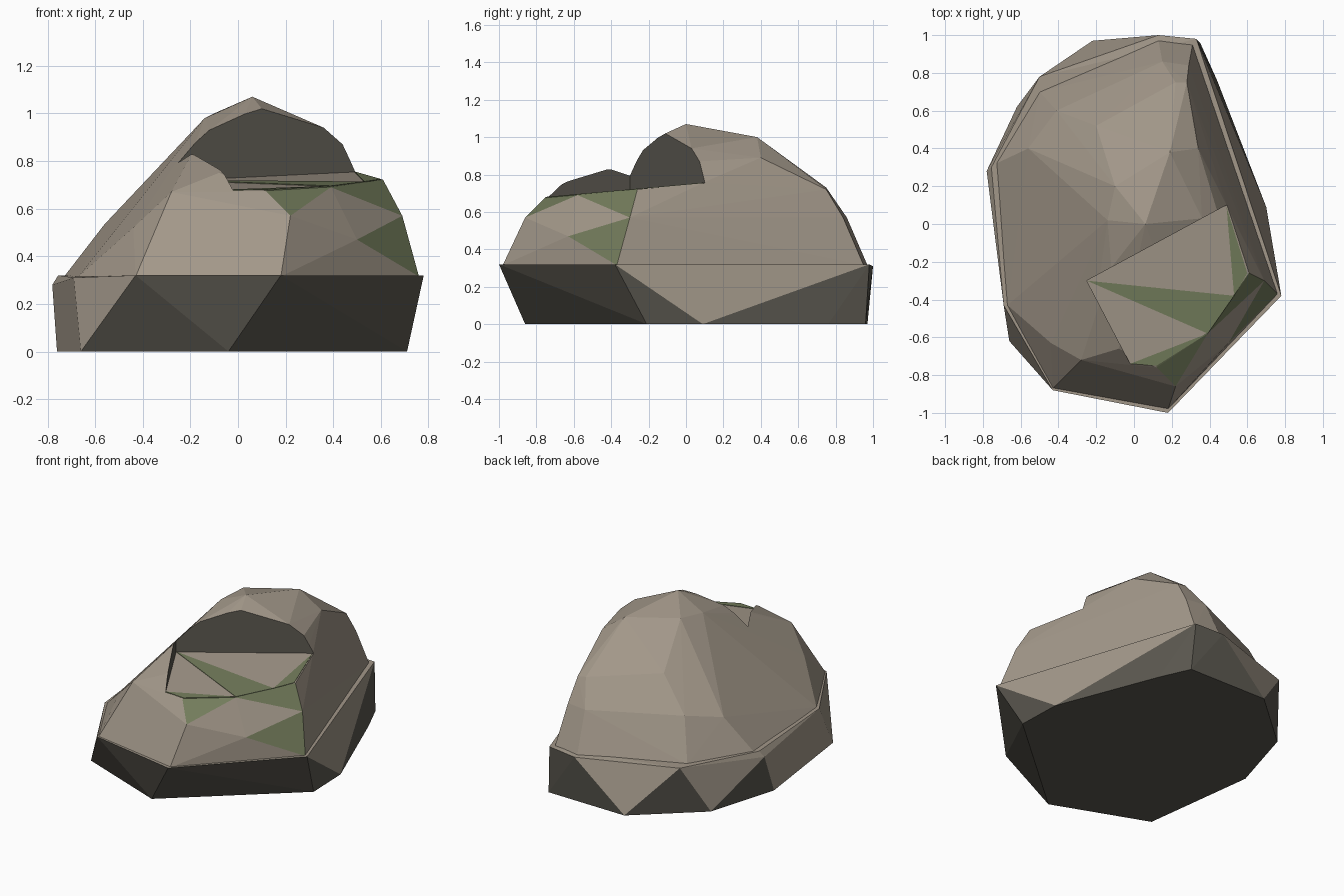
import bpy, bmesh
from mathutils import Vector

if "Cube" in bpy.data.objects:
    bpy.data.objects.remove(bpy.data.objects["Cube"])


def material(name, rgb):
    m = bpy.data.materials.new(name)
    m.diffuse_color = (*rgb, 1)
    m.use_nodes = True
    m.node_tree.nodes["Principled BSDF"].inputs["Base Color"].default_value = m.diffuse_color
    return m


STONE = material("warm_stone", (0.36, 0.31, 0.25))
DARK = material("dark_stone", (0.105, 0.098, 0.08))
MOSS = material("moss_green", (0.17, 0.20, 0.105))


def add_object(name, bm, mats=(STONE, DARK, MOSS)):
    bmesh.ops.recalc_face_normals(bm, faces=bm.faces)
    me = bpy.data.meshes.new(name)
    bm.to_mesh(me)
    bm.free()
    for m in mats:
        me.materials.append(m)
    ob = bpy.data.objects.new(name, me)
    bpy.context.collection.objects.link(ob)
    return ob


def hull(name, points):
    """Faceted boulder chunk around a few corner points."""
    bm = bmesh.new()
    for p in points:
        bm.verts.new(p)
    res = bmesh.ops.convex_hull(bm, input=bm.verts)
    loose = {v for v in res["geom_interior"] + res["geom_unused"]
             if isinstance(v, bmesh.types.BMVert)}
    bmesh.ops.delete(bm, geom=list(loose), context="VERTS")
    return add_object(name, bm)


def prism(name, bottom, top, mats):
    """Closed solid between two matching outlines."""
    bm = bmesh.new()
    a = [bm.verts.new(p) for p in bottom]
    b = [bm.verts.new(p) for p in top]
    n = len(a)
    bm.faces.new(a)
    bm.faces.new(b)
    for i in range(n):
        j = (i + 1) % n
        bm.faces.new((a[i], a[j], b[j], b[i]))
    return add_object(name, bm, mats)


def ledge_z(y):
    return 0.745 + 0.09 * y


# Dark undercut base
foot = [(-.04, -.86), (-.66, -.62), (-.76, .15), (-.62, .62), (-.22, .97),
        (.35, .96), (.44, .76), (.70, .09), (.71, -.21)]
rim = [(.18, -1, .32), (.78, -.38, .32), (.33, .98, .32), (.13, 1.0, .31),
       (-.50, .78, .32), (-.78, .28, .28), (-.755, .3, .32),
       (-.69, -.43, .31), (-.43, -.88, .32)]
base = hull("rock_base", [(x, y, 0) for x, y in foot] + rim)
for f in base.data.polygons:
    c, n = f.center, f.normal
    back_corner = c.x > 0 and c.y > 0.5 and c.z < 0.3
    f.material_index = 1 if n.z < -0.12 or back_corner else 0

# Upper boulder: skirt, shoulder, and crown corners
skirt = [(-.67, -.43), (-.73, .32), (-.50, .70), (.13, .97), (.31, .95),
         (.76, -.37), (.18, -.98), (-.43, -.87)]
shoulder = [(-.44, -.63, .52), (-.56, .40, .535), (-.41, .60, .58),
            (.15, .86, .57), (.29, .84, .57), (.69, -.30, .57),
            (.50, -.63, .47), (.22, -.86, .57), (-.28, -.72, .67),
            (.12, -.76, .67), (.39, -.58, .69), (.61, -.26, .72)]
crown = [(-.20, -.42, .82), (-.08, -.66, .75), (-.12, -.23, .93),
         (-.14, .02, .98), (-.10, .2, 1.0), (.10, -.11, 1.02),
         (.06, 0, 1.07), (.36, .03, .94), (.44, .07, .87), (.49, .10, .76),
         (.19, .38, 1.0), (.34, .40, .89), (.28, .75, .72),
         (.22, .75, .73), (-.20, .52, .78)]
dome = hull("upper_boulder",
            [(x, y, .315) for x, y in skirt] + shoulder + crown)

# Wedge shaped notch that leaves a ledge on the front right
plan = [(-.25, -.30), (1.23, .50), (1.5, -1.5), (.398, -1.54)]
cutter = prism("notch_cutter", [(x, y, ledge_z(y)) for x, y in plan],
               [(x, y, 1.4) for x, y in plan], (STONE, DARK, MOSS))
cutter.hide_render = True
mod = dome.modifiers.new("notch", "BOOLEAN")
mod.operation = "DIFFERENCE"
mod.solver = "EXACT"
mod.object = cutter
deps = bpy.context.evaluated_depsgraph_get()
cut_mesh = bpy.data.meshes.new_from_object(dome.evaluated_get(deps))
dome.modifiers.clear()
dome.data = cut_mesh
bpy.data.objects.remove(cutter)

# Dark notch walls and mossy facets
back_wall = Vector((.40, -.74, 0)).normalized()
side_wall = Vector((.44, .23, 0)).normalized()
for f in dome.data.polygons:
    c, n = f.center, f.normal
    wall = c.z > .7 and max(n.dot(back_wall), n.dot(side_wall)) > .995
    moss_left = c.x < -.45 and -.4 < c.y < 0 and .4 < c.z < .5
    moss_band = c.x > .2 and c.y < -.3 and c.z > .58 and n.z < .9
    moss_side = c.x > .6 and c.y < -.25 and .42 < c.z < .58
    f.material_index = 1 if wall else 2 if (moss_left or moss_band or moss_side) else 0

# Moss patches on the ledge
patches = [[(-.25, -.30), (.53, -.38), (.39, -.58)],
           [(-.02, -.74), (.39, -.58), (.12, -.75)],
           [(.49, .09), (.60, -.26), (.53, -.38)]]
for i, tri in enumerate(patches):
    prism(f"ledge_moss_{i + 1}", [(x, y, ledge_z(y) - .002) for x, y in tri],
          [(x, y, ledge_z(y) + .003) for x, y in tri], (MOSS,))
